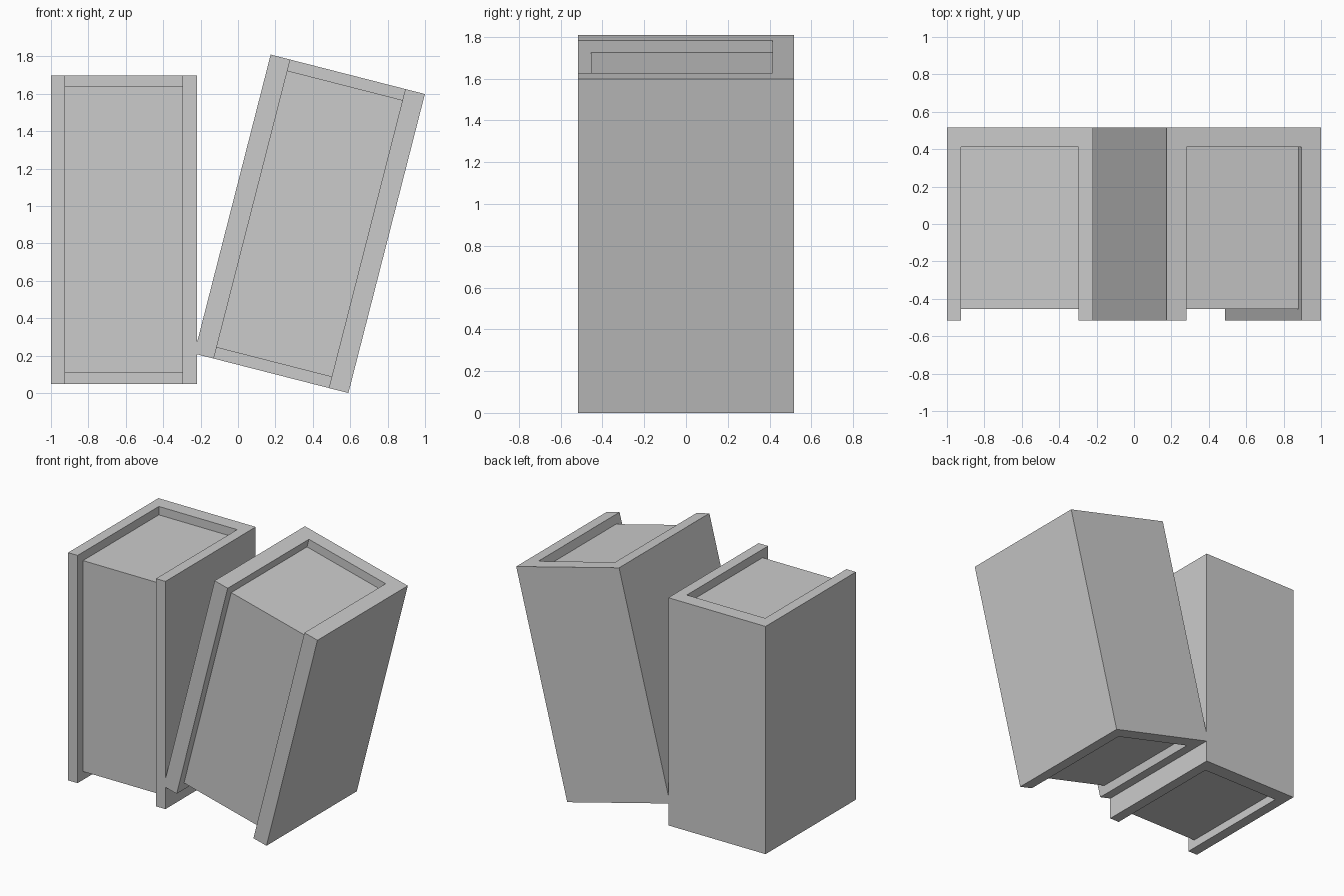
import bpy, bmesh
from math import radians
from mathutils import Matrix, Vector

if "Cube" in bpy.data.objects:
    bpy.data.objects.remove(bpy.data.objects["Cube"])


def prism(name, outline, z0, z1, matrix):
    """Extrude a counter-clockwise xy outline from z0 to z1."""
    bm = bmesh.new()
    face = bm.faces.new([bm.verts.new((x, y, z0)) for x, y in outline])
    ext = bmesh.ops.extrude_face_region(bm, geom=[face])
    top = [v for v in ext["geom"] if isinstance(v, bmesh.types.BMVert)]
    bmesh.ops.translate(bm, verts=top, vec=(0, 0, z1 - z0))
    bmesh.ops.recalc_face_normals(bm, faces=bm.faces)
    mesh = bpy.data.meshes.new(name)
    bm.to_mesh(mesh)
    bm.free()
    obj = bpy.data.objects.new(name, mesh)
    bpy.context.collection.objects.link(obj)
    obj.matrix_world = matrix
    return obj


def book(name, centre, width, height, board, tilt):
    m = Matrix.Translation(Vector(centre)) @ Matrix.Rotation(radians(tilt), 4, 'Y')
    w, h, d = width / 2, height / 2, 0.517
    i, spine, fore = w - board, 0.413, -0.455
    # U-shaped cover: two boards joined by the spine at the back
    prism(name + "_cover", [(-w, -d), (-i, -d), (-i, spine), (i, spine),
                            (i, -d), (w, -d), (w, d), (-w, d)], -h, h, m)
    # page block, set in from the cover edges
    e = h - 0.061
    prism(name + "_pages", [(-i, fore), (i, fore), (i, spine), (-i, spine)], -e, e, m)


book("upright_book", (-0.61, 0, 0.874), 0.78, 1.65, 0.076, 0)
book("leaning_book", (0.3825, 0, 0.905), 0.851, 1.65, 0.108, 14.35)
